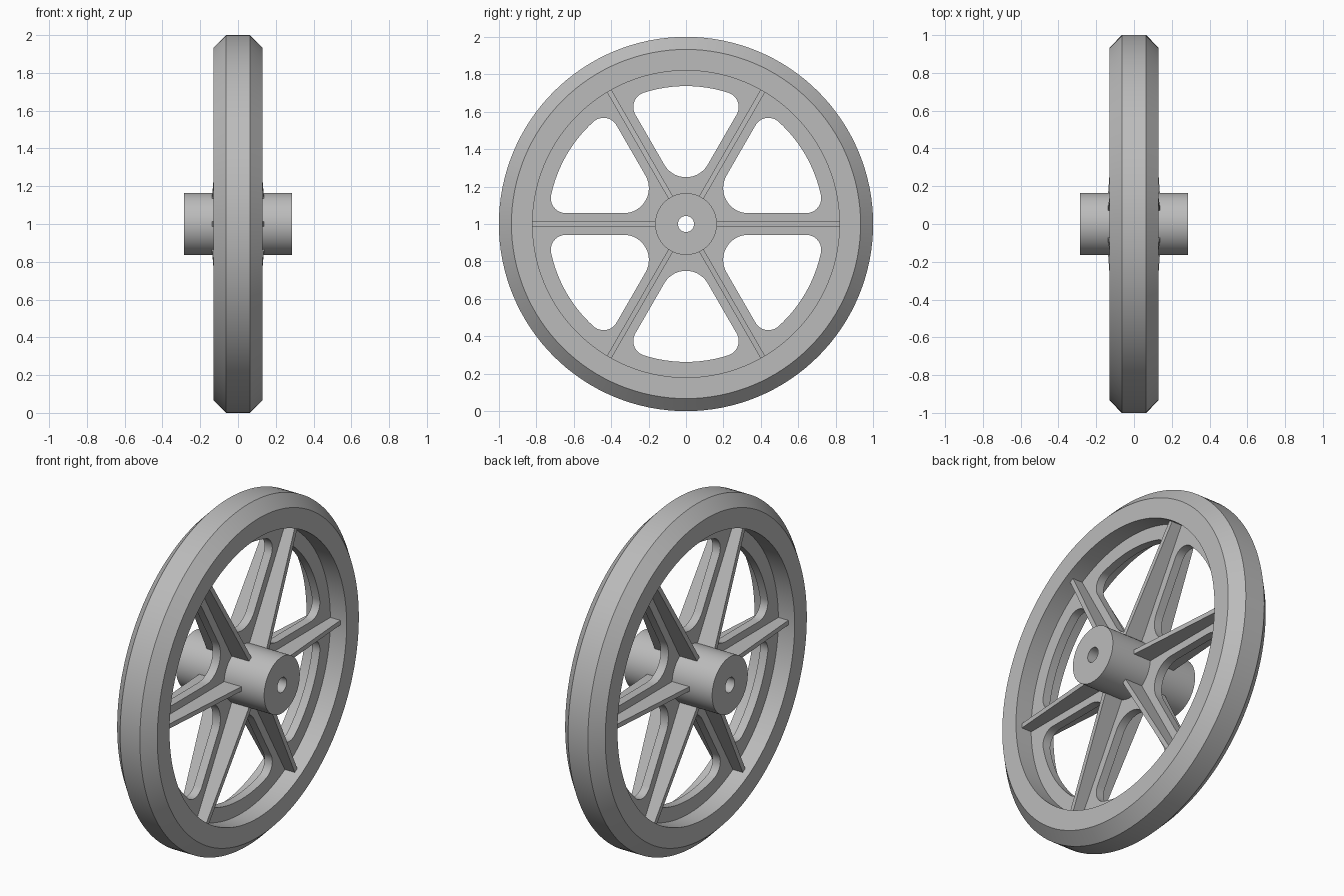
import bpy, bmesh, math
from mathutils import Matrix, Vector

cube = bpy.data.objects.get("Cube")
if cube:
    bpy.data.objects.remove(cube, do_unlink=True)

AXLE = Vector((0, 0, 1))
SPOKES = 6
STEP = 2 * math.pi / SPOKES
SEGMENTS = 128

grey = bpy.data.materials.new("cast_grey")
grey.use_nodes = True
grey.diffuse_color = (0.5, 0.5, 0.5, 1)
grey.node_tree.nodes["Principled BSDF"].inputs["Base Color"].default_value = (0.5, 0.5, 0.5, 1)


def finish(name, bm, smooth=True):
    """Turn a bmesh into a grey object with sharp creases kept."""
    bmesh.ops.recalc_face_normals(bm, faces=bm.faces)
    mesh = bpy.data.meshes.new(name)
    bm.to_mesh(mesh)
    bm.free()
    mesh.materials.append(grey)
    obj = bpy.data.objects.new(name, mesh)
    bpy.context.collection.objects.link(obj)
    if smooth:
        bpy.ops.object.select_all(action='DESELECT')
        obj.select_set(True)
        bpy.context.view_layer.objects.active = obj
        bpy.ops.object.shade_smooth_by_angle(angle=math.radians(25))
    return obj


def revolve(name, profile):
    """Spin a closed (x, radius) profile around the axle."""
    bm = bmesh.new()
    rings = []
    for i in range(SEGMENTS):
        a = 2 * math.pi * i / SEGMENTS
        rings.append([bm.verts.new((x, r * math.cos(a), 1 + r * math.sin(a))) for x, r in profile])
    for i, ring in enumerate(rings):
        after = rings[(i + 1) % SEGMENTS]
        for j in range(len(profile)):
            k = (j + 1) % len(profile)
            bm.faces.new((ring[j], ring[k], after[k], after[j]))
    return finish(name, bm)


def arc(cx, cy, radius, start, end, steps):
    """Points on an arc, angles in radians."""
    return [(cx + radius * math.cos(start + (end - start) * i / steps),
             cy + radius * math.sin(start + (end - start) * i / steps)) for i in range(steps + 1)]


def window_outline():
    """Rounded opening between two spokes, centred on the +x direction."""
    half, outer, corner, inner = 0.058, 0.737, 0.08, 0.25
    side = STEP / 2
    # outer corner centre lies a fixed distance from the spoke edge and outer arc
    reach = outer - corner
    tilt = side - math.asin((half + corner) / reach)
    cx, cy = reach * math.cos(tilt), reach * math.sin(tilt)
    # nose arc tangent to both spoke edges
    s = math.sin(side)
    nose = (inner * s - half) / (1 - s)
    normal = side + math.pi / 2
    points = arc(0, 0, outer, -tilt, tilt, 16)
    points += arc(cx, cy, corner, tilt, normal, 12)[1:]
    points += arc(inner + nose, 0, nose, normal, 2 * math.pi - normal, 20)
    points += arc(cx, -cy, corner, -normal, -tilt, 12)[:-1]
    return points


def add_loop(curve, points):
    spline = curve.splines.new('POLY')
    spline.points.add(len(points) - 1)
    for p, (x, y) in zip(spline.points, points):
        p.co = (x, y, 0, 1)
    spline.use_cyclic_u = True


# Rim with chamfered tread
rim_half = [(0.13, 0.82), (0.13, 0.933), (0.064, 1.0)]
revolve("rim", rim_half + [(-x, r) for x, r in reversed(rim_half)])

# Hub with through bore
revolve("hub", [(0.285, 0.043), (0.285, 0.165), (-0.285, 0.165), (-0.285, 0.043)])

# Thin web plate with six rounded windows
outline = bpy.data.curves.new("web_outline", 'CURVE')
outline.dimensions = '2D'
outline.fill_mode = 'BOTH'
outline.extrude = 0.025
full = 2 * math.pi
for radius in (0.825, 0.155):
    add_loop(outline, arc(0, 0, radius, 0, full, SEGMENTS)[:-1])
for n in range(SPOKES):
    turn = Matrix.Rotation(STEP * (n + 0.5), 2)
    add_loop(outline, [tuple(turn @ Vector(p)) for p in window_outline()])
helper = bpy.data.objects.new("web_outline", outline)
bpy.context.collection.objects.link(helper)
bpy.context.view_layer.update()
flat = bpy.data.meshes.new_from_object(helper.evaluated_get(bpy.context.evaluated_depsgraph_get()))
bpy.data.objects.remove(helper, do_unlink=True)
bm = bmesh.new()
bm.from_mesh(flat)
bpy.data.meshes.remove(flat)
bmesh.ops.remove_doubles(bm, verts=bm.verts, dist=0.0001)
for v in bm.verts:
    v.co = Vector((v.co.z, v.co.x, v.co.y)) + AXLE
finish("web", bm)

# Tapered stiffening ribs, one along every spoke
for n in range(SPOKES):
    bm = bmesh.new()
    bmesh.ops.create_cube(bm, size=1)
    for v in bm.verts:
        depth, radius = (0.089, 0.823) if v.co.y > 0 else (0.138, 0.15)
        v.co = Vector((math.copysign(depth, v.co.x), radius, math.copysign(0.0135, v.co.z)))
    bmesh.ops.rotate(bm, verts=bm.verts, cent=(0, 0, 0), matrix=Matrix.Rotation(STEP * n, 3, 'X'))
    bmesh.ops.translate(bm, verts=bm.verts, vec=AXLE)
    finish(f"rib_{n + 1}", bm, smooth=False)
